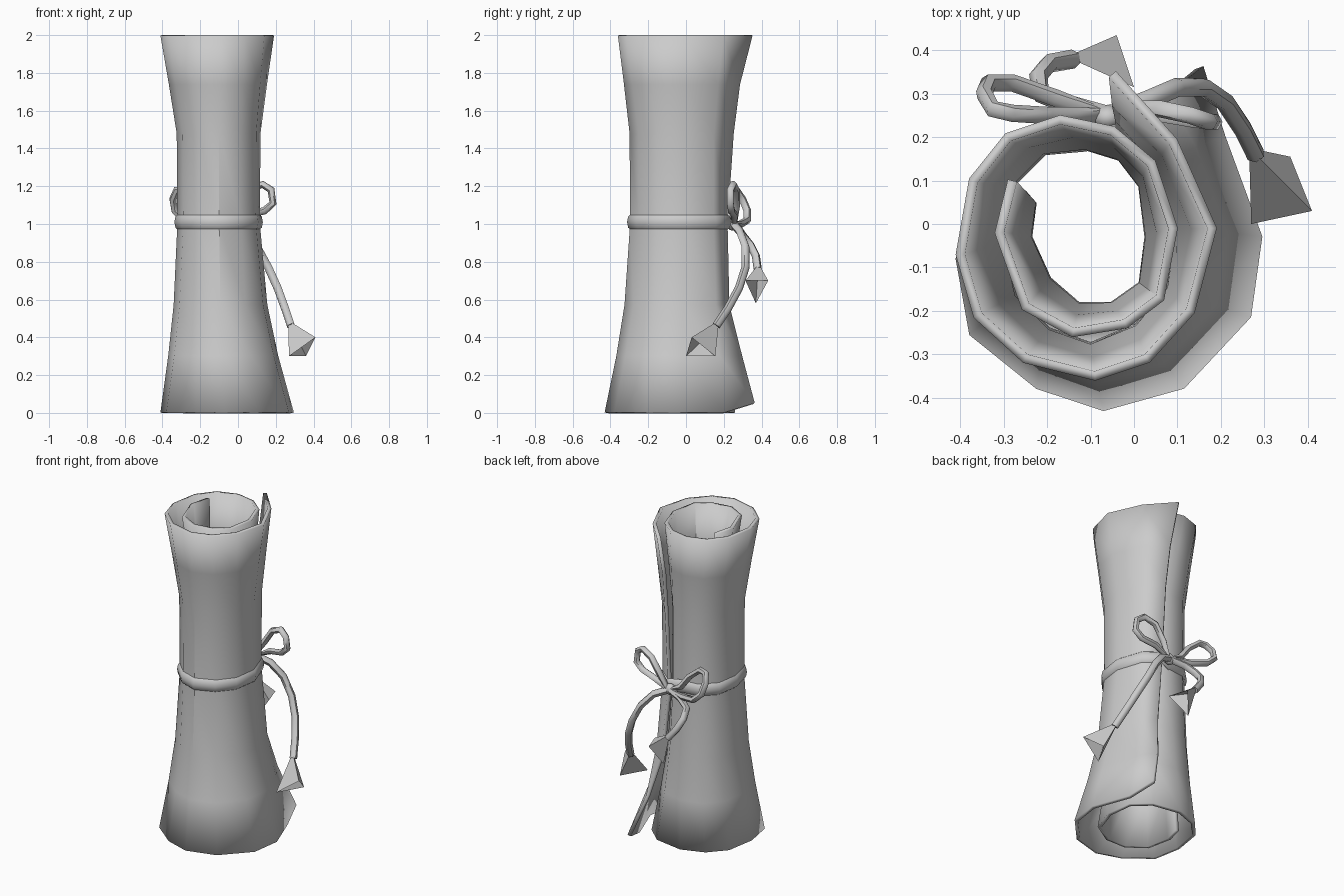
import bpy, bmesh, math
from mathutils import Vector

cube = bpy.data.objects.get("Cube")
if cube:
    bpy.data.objects.remove(cube, do_unlink=True)

grey = bpy.data.materials.new("plain_grey")
grey.use_nodes = True
colour = (0.6, 0.6, 0.6, 1)
grey.diffuse_color = colour
grey.node_tree.nodes["Principled BSDF"].inputs["Base Color"].default_value = colour


def finish(obj, angle=40):
    """Give an object its material and shading."""
    obj.data.materials.clear()
    obj.data.materials.append(grey)
    bpy.ops.object.select_all(action="DESELECT")
    obj.select_set(True)
    bpy.context.view_layer.objects.active = obj
    if obj.type == "CURVE":
        bpy.ops.object.convert(target="MESH")
    bpy.ops.object.shade_smooth_by_angle(angle=math.radians(angle))
    return obj


def mesh_object(name, bm, angle=40):
    bmesh.ops.recalc_face_normals(bm, faces=bm.faces)
    mesh = bpy.data.meshes.new(name)
    bm.to_mesh(mesh)
    bm.free()
    obj = bpy.data.objects.new(name, mesh)
    bpy.context.collection.objects.link(obj)
    return finish(obj, angle)


def loft(rows, closed=False):
    """Skin a list of point rows; closed joins both directions."""
    bm = bmesh.new()
    grid = [[bm.verts.new(p) for p in row] for row in rows]
    n, m = len(grid), len(grid[0])
    for i in range(n if closed else n - 1):
        for j in range(m if closed else m - 1):
            a, b = grid[i], grid[(i + 1) % n]
            k = (j + 1) % m
            bm.faces.new((a[j], a[k], b[k], b[j]))
    return bm


def cord(name, points, radius=0.022, cyclic=False):
    """Six-sided cord along a path."""
    curve = bpy.data.curves.new(name, "CURVE")
    curve.dimensions = "3D"
    curve.bevel_depth = radius
    curve.bevel_resolution = 1
    curve.use_fill_caps = True
    spline = curve.splines.new("POLY")
    spline.points.add(len(points) - 1)
    for p, co in zip(spline.points, points):
        p.co = (*co, 1)
    spline.use_cyclic_u = cyclic
    obj = bpy.data.objects.new(name, curve)
    bpy.context.collection.objects.link(obj)
    return finish(obj, 60)


def tassel(name, apex, corners):
    """Three-sided pyramid with a hollowed base."""
    bm = bmesh.new()
    corners = [Vector(c) for c in corners]
    top = Vector(apex)
    hollow = (sum(corners, Vector()) / 3).lerp(top, 0.5)
    tip, pit = bm.verts.new(top), bm.verts.new(hollow)
    ring = [bm.verts.new(c) for c in corners]
    for i in range(3):
        a, b = ring[i], ring[(i + 1) % 3]
        bm.faces.new((a, b, tip))
        bm.faces.new((b, a, pit))
    return mesh_object(name, bm, 20)


# Spiral cross-sections, from the outer edge to the inner edge
top = [(-.05, .345), (.09, .19), (.18, -.01), (.13, -.2), (.03, -.31), (-.09, -.35), (-.25, -.31),
       (-.36, -.21), (-.4, -.07), (-.37, .1), (-.29, .2), (-.17, .24), (-.05, .215), (.04, .14),
       (.09, -.01), (.06, -.17), (-.02, -.23), (-.14, -.25), (-.25, -.19), (-.31, -.02), (-.28, .1)]
waist = [(-.035, .212), (.055, .14), (.105, -.01), (.085, -.15), (.01, -.24), (-.1, -.285), (-.2, -.25),
         (-.28, -.17), (-.31, -.04), (-.29, .09), (-.21, .17), (-.11, .18), (-.03, .155), (.02, .09),
         (.035, -.03), (.02, -.14), (-.05, -.19), (-.13, -.19), (-.2, -.13), (-.245, -.03), (-.235, .05)]
foot = [(.15, .36), (.2, .2), (.285, -.03), (.26, -.21), (.11, -.37), (-.07, -.42), (-.22, -.37),
        (-.37, -.25), (-.4, -.08), (-.37, .1), (-.28, .2), (-.14, .25), (.04, .22), (.14, .13),
        (.16, -.03), (.11, -.18), (-.02, -.26), (-.15, -.26), (-.26, -.18), (-.29, -.03), (-.26, .08)]


def level(z, other, mix):
    return [Vector((*w, z)).lerp(Vector((*o, z)), mix) for w, o in zip(waist, other)]


# Rolled sheet with a lifted outer corner
rows = [level(0, foot, 1), level(.3, foot, .54), level(.57, foot, .22), level(1, foot, 0),
        level(1.48, top, .04), level(1.74, top, .5), level(2, top, 1)]
rows[0][0].z = 0.05
rows[2][0].y = 0.222
rows[4][0].y = 0.245
sheet = mesh_object("rolled_sheet", loft(rows))
solid = sheet.modifiers.new("thickness", "SOLIDIFY")
solid.thickness = 0.022
solid.offset = 0

# Band tied around the waist
centre = Vector((-.1, -.03, 0))
band_rows = []
for x, y in waist[:12]:
    p = Vector((x, y, 0))
    out = (p - centre).normalized()
    ring = []
    for k in range(8):
        a = k * math.tau / 8
        ring.append(p + out * (.007 + .02 * math.cos(a)) + Vector((0, 0, 1.01 + .042 * math.sin(a))))
    band_rows.append(ring)
mesh_object("waist_band", loft(band_rows, closed=True), 60)

# Knot
bpy.ops.mesh.primitive_uv_sphere_add(segments=8, ring_count=6, location=(-.06, .245, 1.0))
knot = bpy.context.object
knot.name = "knot"
knot.scale = (.035, .03, .035)
finish(knot, 60)

# Bow loops
cord("right_bow_loop", [(-.05, .25, 1.0), (.05, .255, 1.05), (.14, .24, 1.07), (.185, .235, 1.11),
                        (.175, .235, 1.18), (.13, .25, 1.21), (.06, .265, 1.18), (0, .265, 1.09)],
     .02, True)
cord("left_bow_loop", [(-.07, .25, 1.0), (-.18, .29, 1.0), (-.28, .325, 1.02), (-.335, .325, 1.07),
                       (-.345, .3, 1.13), (-.325, .265, 1.18), (-.28, .255, 1.185),
                       (-.2, .25, 1.12), (-.14, .25, 1.04)],
     .02, True)

# Hanging cord ends with tassels
cord("long_cord", [(-.06, .25, 1.0), (.03, .285, .96), (.1, .315, .88), (.16, .315, .77),
                   (.21, .28, .66), (.25, .22, .55), (.28, .16, .46)])
tassel("long_cord_tassel", (.265, .175, .49), [(.41, .03, .4), (.27, 0, .3), (.36, .155, .3)])
cord("short_cord", [(-.06, .25, 1.0), (-.15, .275, .98), (-.215, .3, .94), (-.22, .34, .89),
                    (-.195, .37, .83), (-.14, .38, .76)])
tassel("short_cord_tassel", (-.155, .385, .79),
       [(-.04, .435, .7), (0, .315, .7), (-.1, .37, .58)])
